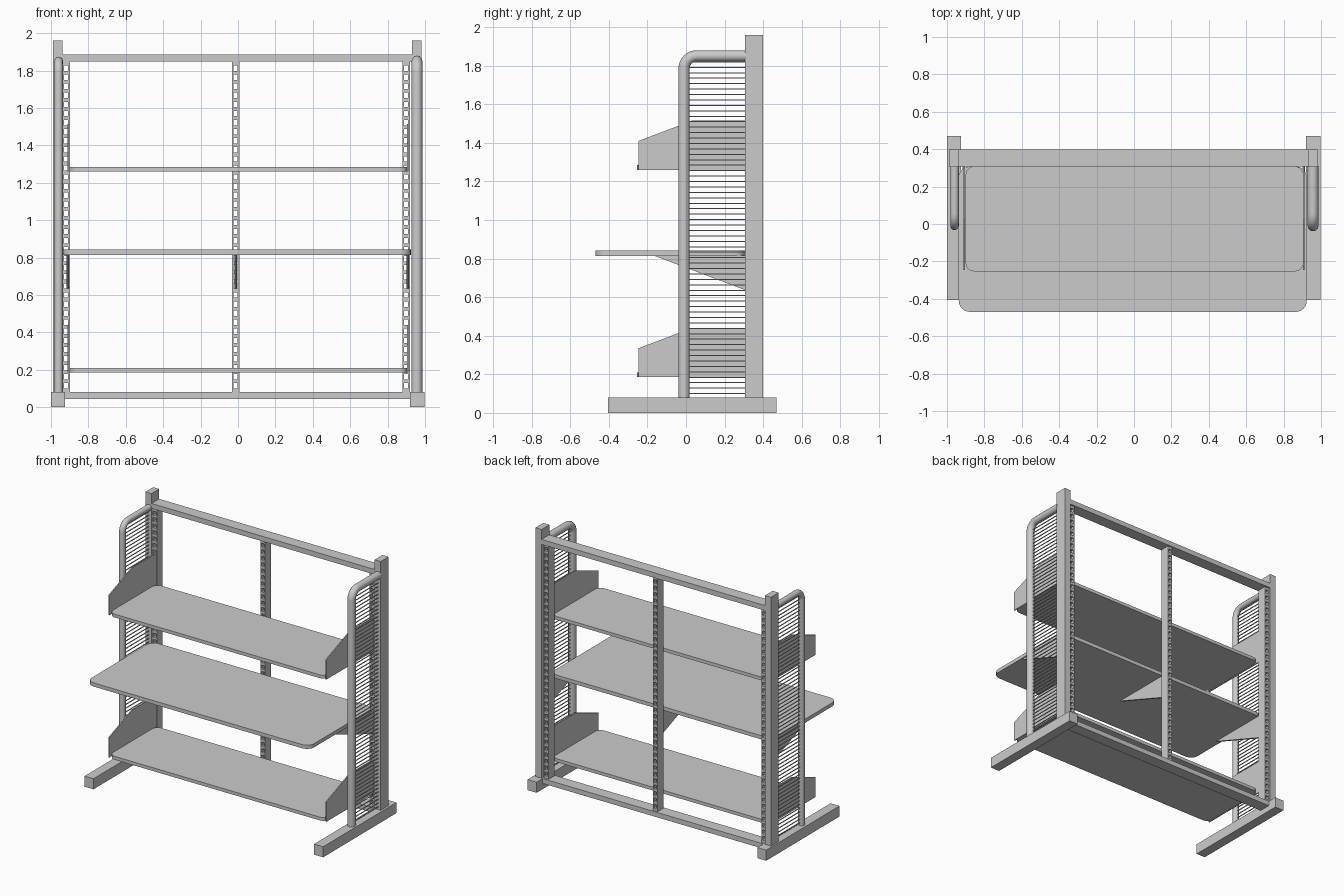
import bpy, bmesh, math
from mathutils import Vector

if "Cube" in bpy.data.objects:
    bpy.data.objects.remove(bpy.data.objects["Cube"])


def finish(name, bm):
    bmesh.ops.recalc_face_normals(bm, faces=bm.faces)
    me = bpy.data.meshes.new(name)
    bm.to_mesh(me)
    bm.free()
    ob = bpy.data.objects.new(name, me)
    bpy.context.collection.objects.link(ob)
    return ob


def add_box(bm, x0, x1, y0, y1, z0, z1):
    vs = bmesh.ops.create_cube(bm, size=1)["verts"]
    for v in vs:
        v.co = Vector((x1 if v.co.x > 0 else x0,
                       y1 if v.co.y > 0 else y0,
                       z1 if v.co.z > 0 else z0))


def box(name, *dims):
    bm = bmesh.new()
    add_box(bm, *dims)
    return finish(name, bm)


def extrude(name, pts, vec):
    bm = bmesh.new()
    face = bm.faces.new([bm.verts.new(p) for p in pts])
    res = bmesh.ops.extrude_face_region(bm, geom=[face], use_keep_orig=True)
    verts = [g for g in res["geom"] if isinstance(g, bmesh.types.BMVert)]
    bmesh.ops.translate(bm, verts=verts, vec=vec)
    return finish(name, bm)


def smooth(ob):
    bpy.ops.object.select_all(action='DESELECT')
    ob.select_set(True)
    bpy.context.view_layer.objects.active = ob
    bpy.ops.object.shade_smooth_by_angle(angle=math.radians(35))


def shelf(name, x0, x1, y0, y1, z0, z1, r):
    # rounded rectangle board
    pts = []
    corners = [(x1 - r, y1 - r), (x0 + r, y1 - r), (x0 + r, y0 + r), (x1 - r, y0 + r)]
    for i, (cx, cy) in enumerate(corners):
        for k in range(7):
            a = math.pi / 2 * (i + k / 6)
            pts.append((cx + r * math.cos(a), cy + r * math.sin(a), z0))
    smooth(extrude(name, pts, (0, 0, z1 - z0)))


def plate(name, x, t, profile):
    # upright plate with a (y, z) outline
    return extrude(name, [(x - t / 2, y, z) for y, z in profile], (t, 0, 0))


def tube(name, pts, r):
    cu = bpy.data.curves.new(name, 'CURVE')
    cu.dimensions = '3D'
    cu.bevel_depth = r
    cu.bevel_resolution = 4
    cu.use_fill_caps = True
    sp = cu.splines.new('POLY')
    sp.points.add(len(pts) - 1)
    for p, co in zip(sp.points, pts):
        p.co = (*co, 1)
    ob = bpy.data.objects.new(name, cu)
    bpy.context.collection.objects.link(ob)
    bpy.ops.object.select_all(action='DESELECT')
    ob.select_set(True)
    bpy.context.view_layer.objects.active = ob
    bpy.ops.object.convert(target='MESH')
    smooth(bpy.context.view_layer.objects.active)


# End frames: foot, post, bent tube and wire grid
for side, fx, px, tx, tr in (("left", (-1.0, -0.925), (-0.988, -0.938), -0.959, 0.023),
                             ("right", (0.92, 0.996), (0.929, 0.98), 0.957, 0.029)):
    box(side + "_foot", *fx, -0.405, 0.47, 0, 0.08)
    box(side + "_post", *px, 0.305, 0.398, 0.08, 1.96)
    R, ty, tz = 0.065, -0.01, 1.851
    path = [(tx, ty, 0.08)]
    for k in range(9):
        a = math.pi - math.pi / 2 * k / 8
        path.append((tx, ty + R + R * math.cos(a), tz - R + R * math.sin(a)))
    path.append((tx, 0.31, tz))
    tube(side + "_tube", path, tr)

    bm = bmesh.new()
    n = 62
    for i in range(n):
        z = 0.1 + i * (1.82 - 0.1) / (n - 1)
        add_box(bm, tx - 0.003, tx + 0.003, ty, 0.31, z - 0.0025, z + 0.0025)
    finish(side + "_wire_grid", bm)

# Cross rails
box("top_rail", -0.94, 0.93, 0.307, 0.398, 1.847, 1.885)
box("bottom_rail", -0.94, 0.93, 0.307, 0.398, 0.043, 0.08)

# Slotted uprights
for name, cx in (("left", -0.919), ("middle", -0.013), ("right", 0.899)):
    bm = bmesh.new()
    h, w, y0, y1 = 0.02, 0.009, 0.315, 0.385
    add_box(bm, cx - h, cx - h + w, y0, y1, 0.08, 1.847)
    add_box(bm, cx + h - w, cx + h, y0, y1, 0.08, 1.847)
    for i in range(37):
        z = 0.09 + i * 1.747 / 36
        add_box(bm, cx - h + w, cx + h - w, y0, y1, z - 0.01, z + 0.01)
    finish(name + "_slotted_upright", bm)

# Upper and lower shelves with end plates
for name, z in (("upper", 1.26), ("lower", 0.185)):
    shelf(name + "_shelf", -0.90, 0.905, -0.253, 0.308, z, z + 0.025, 0.045)
    for side, x in (("left", -0.908), ("right", 0.908)):
        plate(f"{name}_{side}_end_plate", x, 0.008,
              [(-0.247, z), (0.315, z), (0.315, z + 0.255), (0.03, z + 0.255),
               (-0.247, z + 0.15)])

# Deep middle shelf with wedge brackets
shelf("middle_shelf", -0.937, 0.924, -0.47, 0.308, 0.814, 0.842, 0.06)
for side, x in (("left", -0.91), ("middle", -0.013), ("right", 0.907)):
    plate(f"middle_shelf_{side}_bracket", x, 0.014,
          [(-0.165, 0.815), (0.32, 0.815), (0.32, 0.632)])
